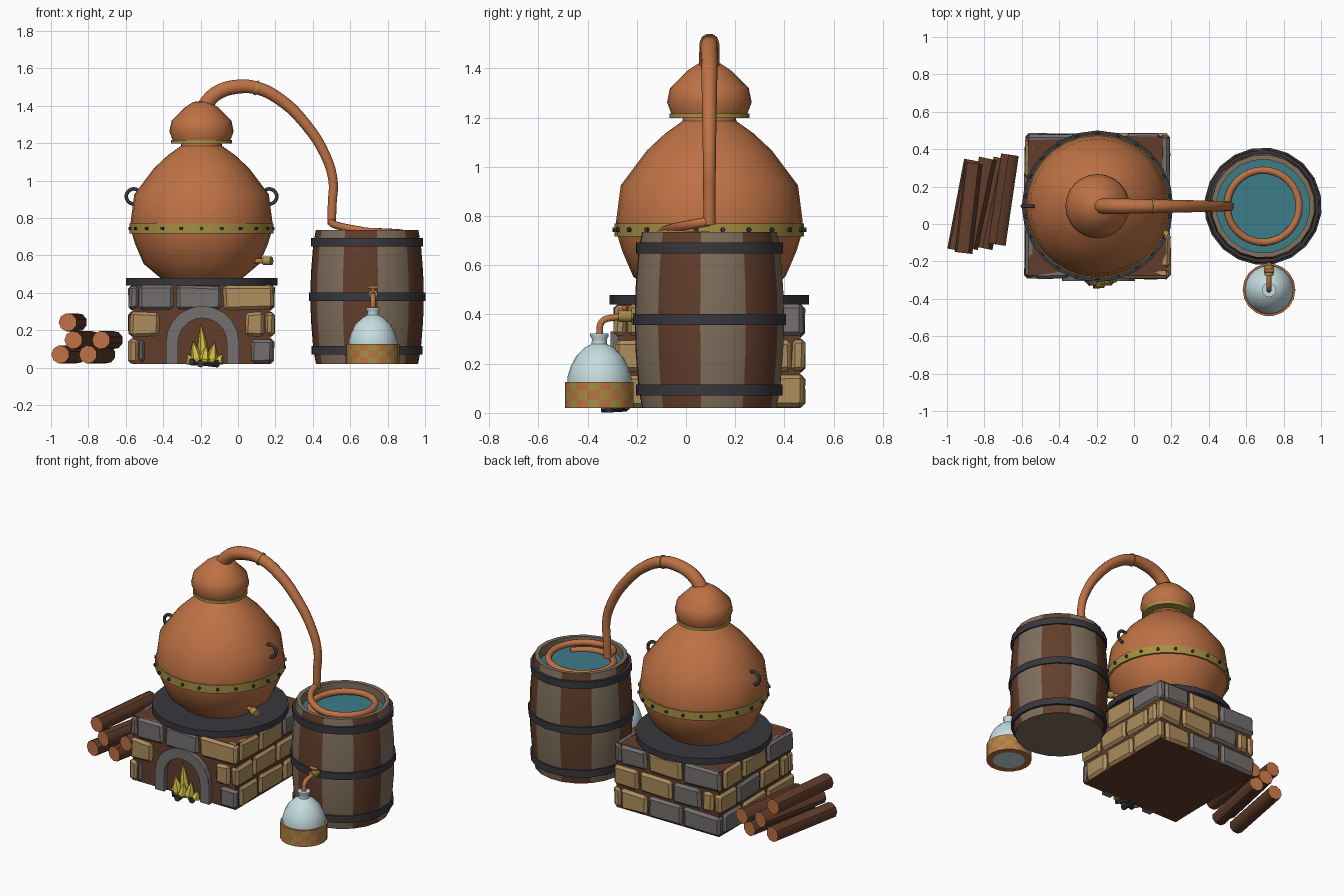
import bpy, bmesh, random
from math import sin, cos, pi, radians, atan2, degrees, floor
from mathutils import Vector, Matrix

random.seed(4)
if "Cube" in bpy.data.objects:
    bpy.data.objects.remove(bpy.data.objects["Cube"])


def material(name, code):
    lin = [(int(code[i:i + 2], 16) / 255) ** 2.2 for i in (0, 2, 4)] + [1]
    m = bpy.data.materials.new(name)
    m.use_nodes = True
    m.diffuse_color = lin
    node = next(n for n in m.node_tree.nodes if n.type == "BSDF_PRINCIPLED")
    node.inputs["Base Color"].default_value = lin
    return m


copper = material("copper", "BC7146")
brass = material("brass", "A48D46")
iron = material("iron", "3B3A3F")
bark = material("dark wood", "62402F")
oak = material("grey wood", "7F6F5E")
water = material("water", "3F7B89")
tan = material("tan stone", "AC8C5D")
grey = material("grey stone", "736F6E")
glass = material("pale glass", "C4DCE0")
flame = material("flame", "D2BD45")


def finish(name, bm, mats, matrix=Matrix(), smooth=40, rule=None):
    """Turn a bmesh into an object, colouring faces by an optional rule."""
    bmesh.ops.remove_doubles(bm, verts=bm.verts, dist=0.0001)
    bmesh.ops.recalc_face_normals(bm, faces=bm.faces)
    bm.normal_update()
    for f in bm.faces:
        f.smooth = smooth > 0
        if rule:
            f.material_index = int(rule(f.calc_center_median(), f.normal))
    bm.transform(matrix)
    me = bpy.data.meshes.new(name)
    bm.to_mesh(me)
    bm.free()
    for m in mats:
        me.materials.append(m)
    if smooth:
        me.set_sharp_from_angle(angle=radians(smooth))
    ob = bpy.data.objects.new(name, me)
    bpy.context.collection.objects.link(ob)
    return ob


def strips(bm, rings, loop):
    """Skin a list of equal vertex rings."""
    for a, b in zip(rings, rings[1:]):
        n = len(a)
        for i in range(n if loop else n - 1):
            j = (i + 1) % n
            bm.faces.new((a[i], a[j], b[j], b[i]))


def lathe(name, profile, mats, at=(0, 0, 0), segs=24, start=0, matrix=None, **kw):
    bm = bmesh.new()
    rings = [[bm.verts.new((r * cos(start + 2 * pi * i / segs), r * sin(start + 2 * pi * i / segs), z))
              for i in range(segs)] for r, z in profile]
    strips(bm, rings, True)
    return finish(name, bm, mats, matrix or Matrix.Translation(at), **kw)


def band(name, r, z0, z1, mat, at, t=0.02, segs=24, **kw):
    lathe(name, [(r - t, z0), (r, z0), (r, z1), (r - t, z1), (r - t, z0)], [mat], at, segs, **kw)


def rod(name, a, b, r, mats, segs=10):
    """Cylinder between two points; a second material colours the ends."""
    a, d = Vector(a), Vector(b) - Vector(a)
    m = Matrix.Translation(a) @ d.to_track_quat("Z", "Y").to_matrix().to_4x4()
    lathe(name, [(0, 0), (r, 0), (r, d.length), (0, d.length)], mats, segs=segs, matrix=m,
          rule=lambda c, n: len(mats) > 1 and abs(n.z) > 0.9)


def tube(name, points, radii, mat):
    """Round pipe through points, with a radius at each."""
    cu = bpy.data.curves.new(name, "CURVE")
    cu.dimensions = "3D"
    cu.bevel_depth, cu.bevel_resolution, cu.resolution_u, cu.use_fill_caps = 1, 3, 5, True
    sp = cu.splines.new("BEZIER")
    sp.bezier_points.add(len(points) - 1)
    for p, co, r in zip(sp.bezier_points, points, radii):
        p.co, p.radius = co, r
        p.handle_left_type = p.handle_right_type = "AUTO"
    tmp = bpy.data.objects.new(name + " curve", cu)
    bpy.context.collection.objects.link(tmp)
    deps = bpy.context.evaluated_depsgraph_get()
    bm = bmesh.new()
    bm.from_mesh(bpy.data.meshes.new_from_object(tmp.evaluated_get(deps)))
    bpy.data.objects.remove(tmp)
    finish(name, bm, [mat])


def box(name, lo, hi, mat, matrix=Matrix(), bevel=0, jitter=0):
    bm = bmesh.new()
    bmesh.ops.create_cube(bm, size=1)
    for v in bm.verts:
        v.co = Vector([(l + h) / 2 + c * (h - l) + random.uniform(-jitter, jitter)
                       for l, h, c in zip(lo, hi, v.co)])
    if bevel:
        bmesh.ops.bevel(bm, geom=bm.edges[:], offset=bevel, segments=1, affect="EDGES")
    finish(name, bm, [mat], matrix, smooth=0)


# Furnace: core with staggered stones on four sides
POT = Vector((-0.195, 0.095, 0))
box("furnace_core", (-0.37, -0.37, 0.02), (0.37, 0.37, 0.44), bark, Matrix.Translation(POT))
THIRDS, SHIFTED = (-0.14, 0.11), (-0.2, 0.04, 0.25)
walls = {
    "front": [((-0.3, 0.26), "g-g"), ((-0.22, 0.23), "t-t"), ((-0.14, 0.11), "ggt")],
    "right": [(THIRDS, "ttt"), (SHIFTED, "tttt"), (THIRDS, "ttg")],
    "back": [(THIRDS, "tgg"), (SHIFTED, "ttgt"), (THIRDS, "gtg")],
    "left": [(THIRDS, "gtt"), (SHIFTED, "tgtt"), (THIRDS, "ttg")],
}
for k, (side, rows) in enumerate(walls.items()):
    turn = Matrix.Translation(POT) @ Matrix.Rotation(k * pi / 2, 4, "Z")
    for row, (cuts, colours) in enumerate(rows):
        z = 0.025 + 0.143 * row
        ends = (-0.388, 0.34) if row % 2 else (-0.34, 0.388)
        marks = (ends[0],) + cuts + (ends[1],)
        for i, c in enumerate(colours):
            if c != "-":
                box(f"{side}_stone", (marks[i] + 0.007, -0.388, z), (marks[i + 1] - 0.007, -0.335, z + 0.128),
                    tan if c == "t" else grey, turn, 0.016, 0.005)

# Fire door arch
bm = bmesh.new()
path = [(1, 0, 0.02)] + [(cos(i * pi / 10), sin(i * pi / 10), 0.135) for i in range(11)] + [(-1, 0, 0.02)]
rings = [[bm.verts.new((-0.19 + x * r, y, base + z * r))
          for r, y in ((0.13, -0.306), (0.195, -0.306), (0.195, -0.26), (0.13, -0.26))] for x, z, base in path]
strips(bm, rings, True)
bm.faces.new(rings[0])
bm.faces.new(rings[-1])
finish("fire_arch", bm, [grey], smooth=0)

# Fire and charred sticks
for x, y, h, lean in ((-0.18, -0.285, 0.22, -5), (-0.215, -0.3, 0.13, -12), (-0.145, -0.3, 0.12, 10),
                      (-0.24, -0.285, 0.06, -30), (-0.115, -0.285, 0.06, 30), (-0.18, -0.315, 0.1, 6)):
    m = Matrix.Translation((x, y, 0.02)) @ Matrix.Rotation(radians(lean), 4, "Y")
    lathe("flame", [(0, 0), (0.025, 0.01), (0.032, h * 0.25), (0.02, h * 0.6), (0, h)], [flame],
          segs=6, matrix=m, smooth=0)
for a, b in (((-0.25, -0.32, 0.03), (-0.16, -0.24, 0.03)), ((-0.2, -0.345, 0.02), (-0.2, -0.24, 0.025)),
             ((-0.11, -0.315, 0.02), (-0.19, -0.24, 0.03))):
    rod("charred_stick", a, b, 0.02, [iron], 7)

# Pot
lathe("hot_plate", [(0, 0.44), (0.405, 0.44), (0.405, 0.48), (0, 0.48)], [iron], POT)
lathe("pot", [(0, 0.475), (0.215, 0.475), (0.31, 0.555), (0.355, 0.66), (0.376, 0.73), (0.379, 0.78),
              (0.36, 0.925), (0.255, 1.065), (0.18, 1.135), (0.11, 1.185), (0.105, 1.21)], [copper], POT, 28)
band("pot_band", 0.385, 0.717, 0.77, brass, POT, segs=28)
for i in range(22):
    a = 2 * pi * i / 22 - pi / 2
    d = Vector((cos(a), sin(a), 0))
    p = POT + Vector((0, 0, 0.744))
    rod("rivet", p + d * 0.37, p + d * 0.394, 0.01, [iron], 6)
for s in (-1, 1):
    ring = [(POT.x + s * (0.362 + 0.04 * cos(a)), POT.y, 0.915 + 0.04 * sin(a))
            for a in [radians(d) for d in range(-130, 131, 26)]]
    tube("pot_handle", ring, [0.01] * len(ring), iron)
rod("drain_pipe", (0.05, -0.01, 0.57), (0.15, -0.05, 0.57), 0.014, [copper])
rod("drain_cap", (0.138, -0.045, 0.57), (0.18, -0.062, 0.57), 0.024, [brass])

# Still head
band("head_collar", 0.162, 1.198, 1.217, brass, POT, 0.06)
lathe("still_head", [(0, 1.205), (0.152, 1.205), (0.156, 1.22), (0.172, 1.262), (0.16, 1.32),
                     (0.09, 1.39), (0.045, 1.42), (0, 1.425)], [copper], POT)

# Swan neck and cooling coil
Y = POT.y
neck = [(-0.185, 1.385, 0.042), (-0.155, 1.43, 0.042), (-0.105, 1.472, 0.041), (-0.015, 1.5, 0.04),
        (0.1, 1.495, 0.036), (0.225, 1.433, 0.034), (0.358, 1.305, 0.031), (0.465, 1.139, 0.028),
        (0.508, 1, 0.026), (0.504, 0.88, 0.025), (0.5, 0.765, 0.024)]
tube("swan_neck", [(x, Y, z) for x, z, r in neck], [r for x, z, r in neck], copper)
rod("neck_joint", (0.093, Y, 1.4965), (0.104, Y, 1.4935), 0.041, [brass], 14)
CASK = Vector((0.69, Y, 0))
coil = []
for i in range(29):
    a = pi + i * pi / 10
    z = 0.778 - 0.05 * min(i, 5) / 5 - 0.055 * max(i - 5, 0) / 23
    coil.append((CASK.x + 0.192 * cos(a), Y + 0.192 * sin(a), z))
tube("cooling_coil", coil, [0.02] * len(coil), copper)


# Barrel with paired light and dark staves
def stave(c, n):
    outside = c.xy.length > 0.262 and n.dot(Vector((c.x, c.y, 0))) > 0.1
    return outside and floor((degrees(atan2(c.y, c.x)) + 7) / 36) % 2


lathe("barrel", [(0, 0.02), (0.275, 0.02), (0.29, 0.1), (0.302, 0.25), (0.306, 0.38), (0.302, 0.51),
                 (0.29, 0.66), (0.276, 0.735), (0.25, 0.735), (0.25, 0.66), (0, 0.66)], [oak, bark],
      CASK, 20, radians(-7), rule=stave)
for r, z in ((0.3, 0.07), (0.314, 0.357), (0.301, 0.647)):
    band("barrel_hoop", r, z, z + 0.045, iron, CASK, 0.025, 20, start=radians(-7))
lathe("barrel_water", [(0.252, 0.672), (0, 0.672)], [water], CASK)

# Barrel tap
FX, FY = 0.722, -0.352
tube("tap_spout", [(FX, -0.19, 0.392), (FX, -0.29, 0.388), (FX, FY + 0.01, 0.37), (FX, FY, 0.32)],
     [0.014] * 4, copper)
rod("tap_body", (FX, -0.22, 0.393), (FX, -0.275, 0.393), 0.024, [brass])
rod("tap_stem", (FX, -0.25, 0.39), (FX, -0.25, 0.43), 0.008, [copper])
rod("tap_handle", (FX - 0.026, -0.25, 0.428), (FX + 0.026, -0.25, 0.428), 0.009, [copper])

# Flask in a chequered basket
lathe("flask", [(0, 0.024), (0.105, 0.024), (0.128, 0.08), (0.13, 0.145), (0.118, 0.185), (0.095, 0.23),
                (0.06, 0.265), (0.032, 0.28), (0.03, 0.3), (0.038, 0.312), (0.038, 0.322), (0, 0.322)],
      [glass], (FX, FY, 0), 20)
lathe("basket", [(0.1, 0.02), (0.141, 0.02), (0.141, 0.055), (0.141, 0.09), (0.141, 0.125), (0.125, 0.125)],
      [copper, brass], (FX, FY, 0), 18,
      rule=lambda c, n: abs(n.z) < 0.5 and (floor(degrees(atan2(c.y, c.x)) / 20) + floor((c.z - 0.02) / 0.035)) % 2)

# Firewood stack
for x, z, shift, y in ((-0.95, 0.07, 0.09, -0.14), (-0.802, 0.07, 0.1, -0.13), (-0.88, 0.147, 0.1, -0.13),
                       (-0.732, 0.147, 0.07, -0.11), (-0.91, 0.242, 0.055, -0.155)):
    rod("log", (x, y, z), (x + shift, y + 0.48, z), 0.049, [bark, copper], 9)
